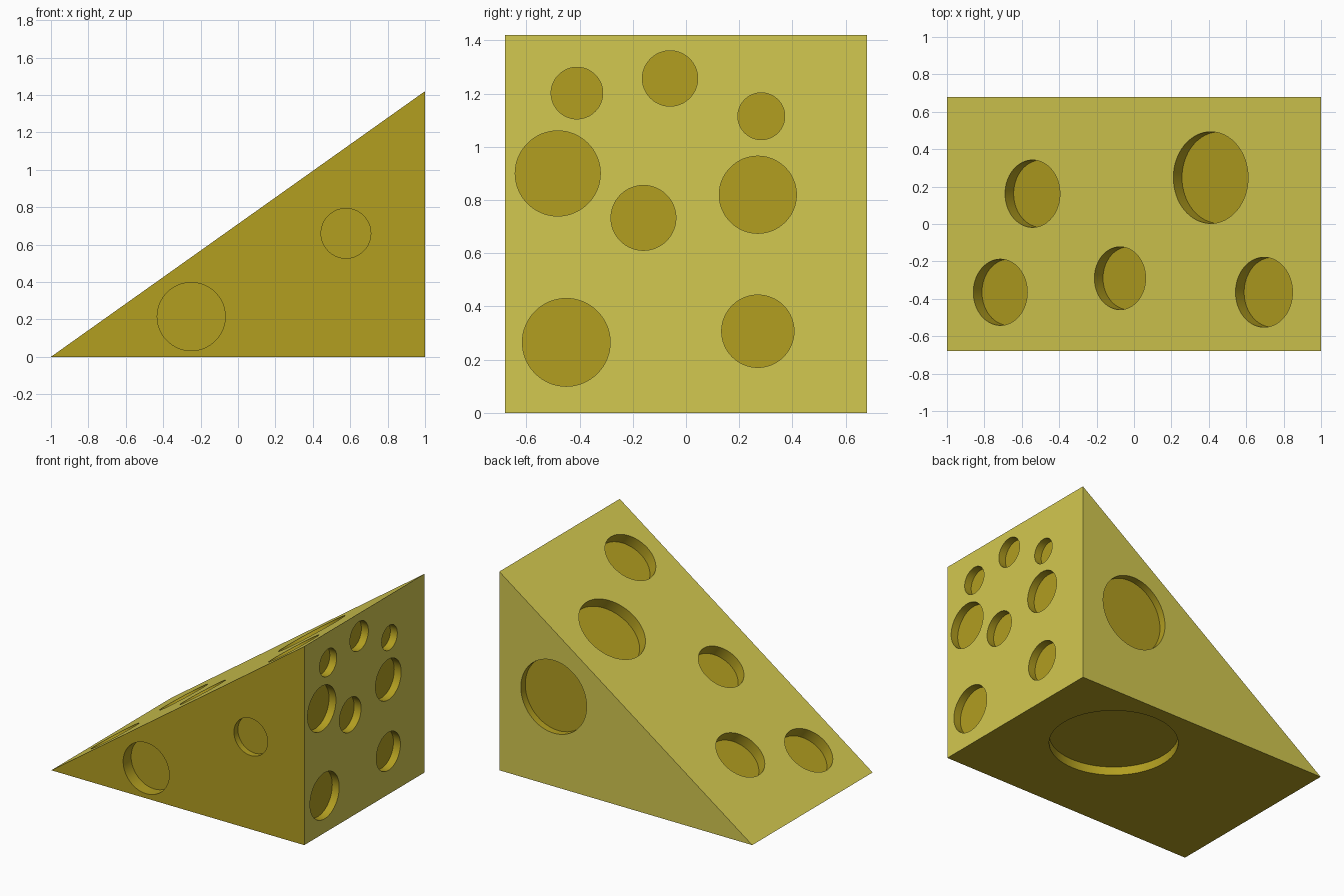
import bpy, bmesh, math
from mathutils import Vector, Matrix

if "Cube" in bpy.data.objects:
    bpy.data.objects.remove(bpy.data.objects["Cube"])

W, D, H = 1.0, 0.68, 1.42
SLOPE = H / 2.0


def material(name, rgb):
    m = bpy.data.materials.new(name)
    m.diffuse_color = (*rgb, 1)
    m.use_nodes = True
    m.node_tree.nodes["Principled BSDF"].inputs["Base Color"].default_value = m.diffuse_color
    return m


mats = [material("pale_yellow", (0.65, 0.58, 0.08)),
        material("deep_gold", (0.445, 0.342, 0.0144))]


def make_object(name, bm):
    bmesh.ops.recalc_face_normals(bm, faces=bm.faces[:])
    mesh = bpy.data.meshes.new(name)
    bm.to_mesh(mesh)
    bm.free()
    for m in mats:
        mesh.materials.append(m)
    ob = bpy.data.objects.new(name, mesh)
    bpy.context.collection.objects.link(ob)
    return ob


# Wedge body: triangular profile extruded along y, gold on front and bottom
bm = bmesh.new()
front = bm.faces.new([bm.verts.new(p) for p in ((-W, -D, 0), (W, -D, 0), (W, -D, H))])
ext = bmesh.ops.extrude_face_region(bm, geom=[front], use_keep_orig=True)
bmesh.ops.translate(bm, vec=(0, 2 * D, 0),
                    verts=[v for v in ext["geom"] if isinstance(v, bmesh.types.BMVert)])
bmesh.ops.recalc_face_normals(bm, faces=bm.faces[:])
for f in bm.faces:
    f.material_index = 1 if f.normal.y < -0.9 or f.normal.z < -0.9 else 0
cheese = make_object("cheese_wedge", bm)

# Hole cutters: short cylinders along each face normal
cut = bmesh.new()


def hole(center, normal, r, depth, out=0.03):
    n = Vector(normal).normalized()
    pos = Vector(center) + n * (out - depth) / 2
    mat = Matrix.Translation(pos) @ n.to_track_quat("Z", "Y").to_matrix().to_4x4()
    bmesh.ops.create_cone(cut, cap_ends=True, segments=64, radius1=r, radius2=r,
                          depth=depth + out, matrix=mat)


# Front, back and underside holes
hole((-0.25, -D, 0.215), (0, -1, 0), 0.182, 0.09)
hole((0.577, -D, 0.66), (0, -1, 0), 0.133, 0.045)
hole((0.57, D, 0.64), (0, 1, 0), 0.26, 0.05)
hole((0.304, 0.158, 0), (0, 0, -1), 0.416, 0.06)

# Right side holes
for y, z, r in ((-0.41, 1.202, 0.097), (-0.06, 1.257, 0.104), (0.283, 1.115, 0.088),
                (-0.482, 0.90, 0.16), (0.27, 0.82, 0.145), (-0.16, 0.733, 0.122),
                (-0.45, 0.265, 0.165), (0.27, 0.307, 0.136)):
    hole((W, y, z), (1, 0, 0), r, 0.055)

# Sloping top holes
for x, y, r in ((0.41, 0.248, 0.245), (-0.543, 0.162, 0.18), (-0.715, -0.365, 0.177),
                (-0.075, -0.29, 0.168), (0.695, -0.365, 0.187)):
    hole((x, y, (x + W) * SLOPE), (-SLOPE, 0, 1), r, 0.08)

for f in cut.faces:
    f.material_index = 1
cutter = make_object("hole_cutters", cut)
cutter.hide_render = True

# Carve the holes
mod = cheese.modifiers.new("holes", "BOOLEAN")
mod.operation = "DIFFERENCE"
mod.solver = "EXACT"
mod.object = cutter
bpy.context.view_layer.objects.active = cheese
cheese.select_set(True)
bpy.ops.object.modifier_apply(modifier=mod.name)
bpy.data.objects.remove(cutter)
bpy.ops.object.shade_smooth_by_angle(angle=math.radians(30))
